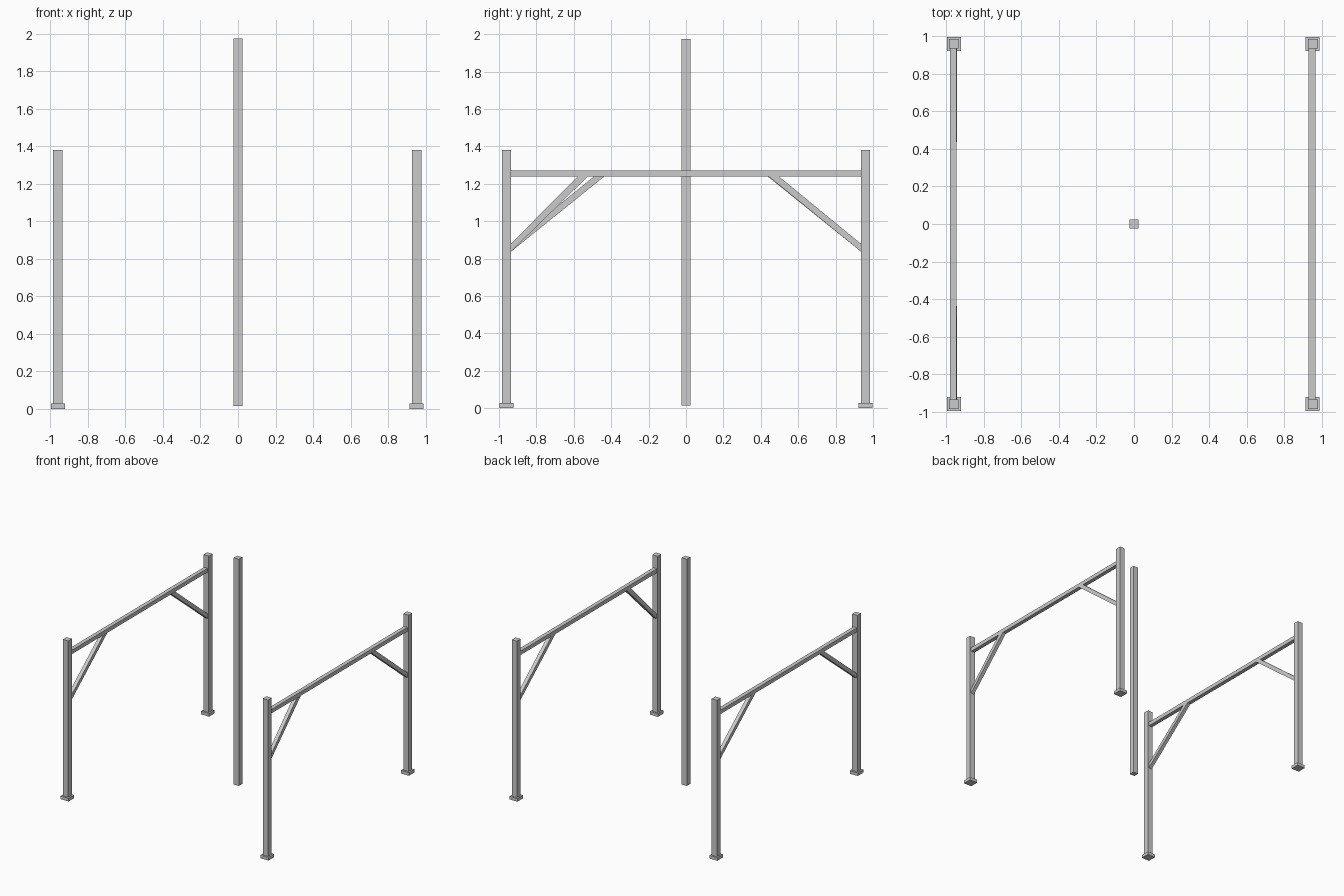
import bpy, bmesh

if "Cube" in bpy.data.objects:
    bpy.data.objects.remove(bpy.data.objects["Cube"])


def box(name, x, y, z0, z1, wx, wy):
    """Closed box centred on x, y and spanning z0 to z1."""
    bpy.ops.mesh.primitive_cube_add(size=1, location=(x, y, (z0 + z1) / 2))
    ob = bpy.context.object
    ob.name = name
    ob.scale = (wx, wy, z1 - z0)
    bpy.ops.object.transform_apply(location=False, rotation=False, scale=True)
    return ob


def brace(name, x, side, reach, z_low, width=0.032):
    """Diagonal brace cut flush with the post face and the beam underside."""
    post_y, beam_z = 0.937, 1.239
    profile = [(post_y, z_low), (post_y, z_low + 0.042),
               (reach + 0.055, beam_z), (reach, beam_z)]
    bm = bmesh.new()
    face = bm.faces.new([bm.verts.new((x - width / 2, side * y, z)) for y, z in profile])
    ext = bmesh.ops.extrude_face_region(bm, geom=[face])
    moved = [v for v in ext["geom"] if isinstance(v, bmesh.types.BMVert)]
    bmesh.ops.translate(bm, verts=moved, vec=(width, 0, 0))
    bmesh.ops.recalc_face_normals(bm, faces=bm.faces)
    mesh = bpy.data.meshes.new(name)
    bm.to_mesh(mesh)
    bm.free()
    bpy.context.collection.objects.link(bpy.data.objects.new(name, mesh))


# Tall free-standing centre post
box("centre_post", 0, 0, 0.015, 1.975, 0.048, 0.048)

# Two side frames: label, x position, reach of the front and back braces
frames = [("left", -0.96, 0.437, 0.437), ("right", 0.952, 0.525, 0.442)]
for label, x, front_reach, back_reach in frames:
    for end, side, reach in (("front", -1, front_reach), ("back", 1, back_reach)):
        y = side * 0.96
        # Corner post on its foot block
        box(f"{label}_{end}_foot", x, y, 0.0, 0.027, 0.076, 0.076)
        box(f"{label}_{end}_post", x, y, 0.027, 1.38, 0.05, 0.05)
        brace(f"{label}_{end}_brace", x, side, reach, 0.836)
    # Rail between the posts
    box(f"{label}_rail", x - 0.003, 0, 1.238, 1.272, 0.035, 1.88)
